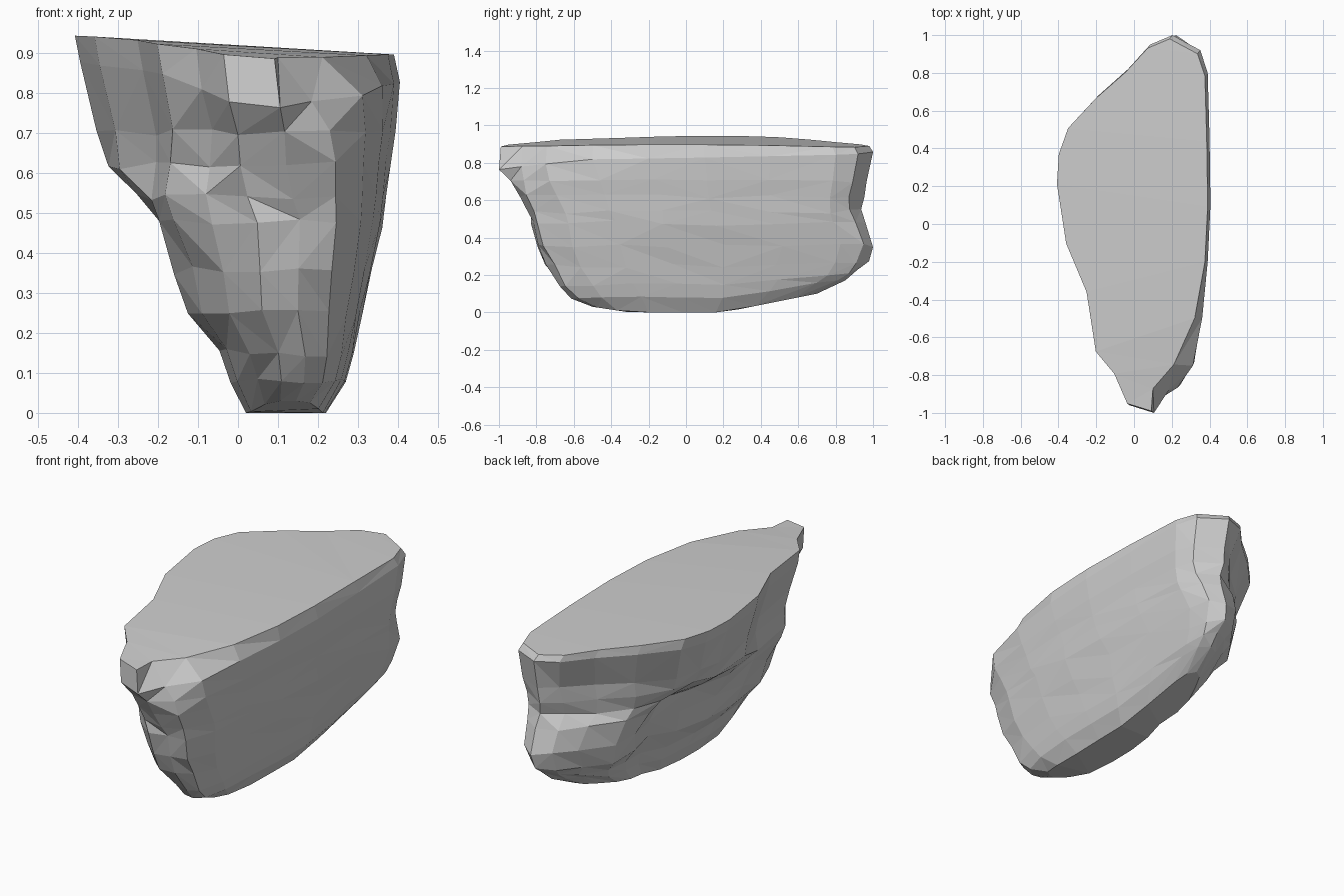
import bpy, bmesh, random
from mathutils import Vector, noise

random.seed(4)
cube = bpy.data.objects.get("Cube")
if cube:
    bpy.data.objects.remove(cube, do_unlink=True)

# Plan outline of the plateau, counterclockwise from the front tip
UPPER = [(.10, -1), (.18, -.88), (.31, -.75), (.36, -.5), (.39, -.2), (.405, .1),
         (.40, .45), (.39, .8), (.35, .92), (.2, 1), (.08, .95), (-.04, .82),
         (-.2, .68), (-.35, .52), (-.4, .38), (-.41, .22), (-.36, -.1),
         (-.25, -.36), (-.2, -.68), (-.1, -.8), (-.03, -.96)]

# Blunter outline of the foot, with a hollow on the sloping side
LOWER = [(.10, -1), (.24, -.95), (.33, -.78), (.375, -.5), (.395, -.2), (.405, .1),
         (.40, .45), (.385, .8), (.34, .94), (.2, 1), (.04, .96), (-.1, .84),
         (-.26, .67), (-.3, .5), (-.23, .3), (-.32, .1), (-.4, -.15),
         (-.41, -.4), (-.36, -.7), (-.22, -.9), (-.06, -1)]

# Horizontal layers: height, x min, x max, y min, y max, roughness
LAYERS = [(0, .02, .22, -.5, .7, .2), (.08, -.02, .27, -.61, .85, .4),
          (.15, -.05, .29, -.68, .92, .7), (.25, -.12, .31, -.75, .965, .8),
          (.36, -.15, .335, -.80, .995, .8), (.48, -.2, .36, -.83, .95, .8),
          (.54, -.27, .37, -.85, .94, .7), (.62, -.335, .38, -.89, .95, .7),
          (.70, -.355, .395, -.94, .97, .6), (.85, -.395, .405, -1, 1, .2),
          (.92, -.408, .39, -.99, .98, .1)]


def remap(v, low, high, new_low, new_high):
    return new_low + (v - low) / (high - low) * (new_high - new_low)


def layer_point(i, layer):
    z, x0, x1, y0, y1, rough = layer
    # The front of the steep wall turns blunt higher up than the rest
    start = .8 if i < 4 else .64
    blend = min(1, max(0, (start - z) / .16))
    ox, oy = Vector(UPPER[i]).lerp(Vector(LOWER[i]), blend)
    x = remap(ox, -.41, .405, x0, x1)
    y = remap(oy, -1, 1, y0, y1)
    if z > .9:                       # tilted plateau
        z += -.06 * x - .02 * y * y
        if y < -.4 and x > .1:       # wide bevel beside the front tip
            x = max(.1, x - .25 * (-.4 - y))
        if y < -.7:                  # worn front shoulder
            z -= .03 * (-.7 - y)
    elif z > .8:                     # rim crease, dropping at the front tip
        z += .02 * y - .06 * x
        if x > -.15:
            z -= .15 * max(0, -.6 - y)
    elif z > .5:                     # overhang below the back rim
        if ox < .15 and oy > .3:
            x, y = x + .02, y - .03
    else:                            # underside rises to the front and back
        fade = max(0, 1 - z / .3)
        z += max(0, y - .2) * .2 * fade
        z += max(0, -.3 - y) * .15 * max(0, 1 - z / .08)
    if rough > .25:
        n = noise.noise_vector(Vector((x * 4, y * 4, z * 4)))
        side = .3 if ox > .3 and abs(oy) < .85 else 1
        x += n.x * .02 * rough * side
        y += (n.y * .015 + random.uniform(-.015, .015)) * rough
        z += (n.z * .02 + random.uniform(-.02, .02)) * rough * .8
    return x, y, max(z, 0)


# Loft the layers into one faceted stone
bm = bmesh.new()
count = len(UPPER)
rings = [[bm.verts.new(layer_point(i, layer)) for i in range(count)] for layer in LAYERS]
for low, high in zip(rings, rings[1:]):
    for i in range(count):
        j = (i + 1) % count
        a, b, c, d = low[i], low[j], high[j], high[i]
        if random.random() < .5:
            bm.faces.new((a, b, c))
            bm.faces.new((a, c, d))
        else:
            bm.faces.new((a, b, d))
            bm.faces.new((b, c, d))
caps = [bm.faces.new(rings[-1]), bm.faces.new(rings[0][::-1])]
bmesh.ops.triangulate(bm, faces=caps)
bmesh.ops.recalc_face_normals(bm, faces=bm.faces)

mesh = bpy.data.meshes.new("boulder")
bm.to_mesh(mesh)
bm.free()
boulder = bpy.data.objects.new("boulder", mesh)
bpy.context.collection.objects.link(boulder)

# Plain grey stone
stone = bpy.data.materials.new("grey stone")
stone.use_nodes = True
grey = (.62, .62, .62, 1)
stone.diffuse_color = grey
stone.node_tree.nodes["Principled BSDF"].inputs["Base Color"].default_value = grey
mesh.materials.append(stone)
